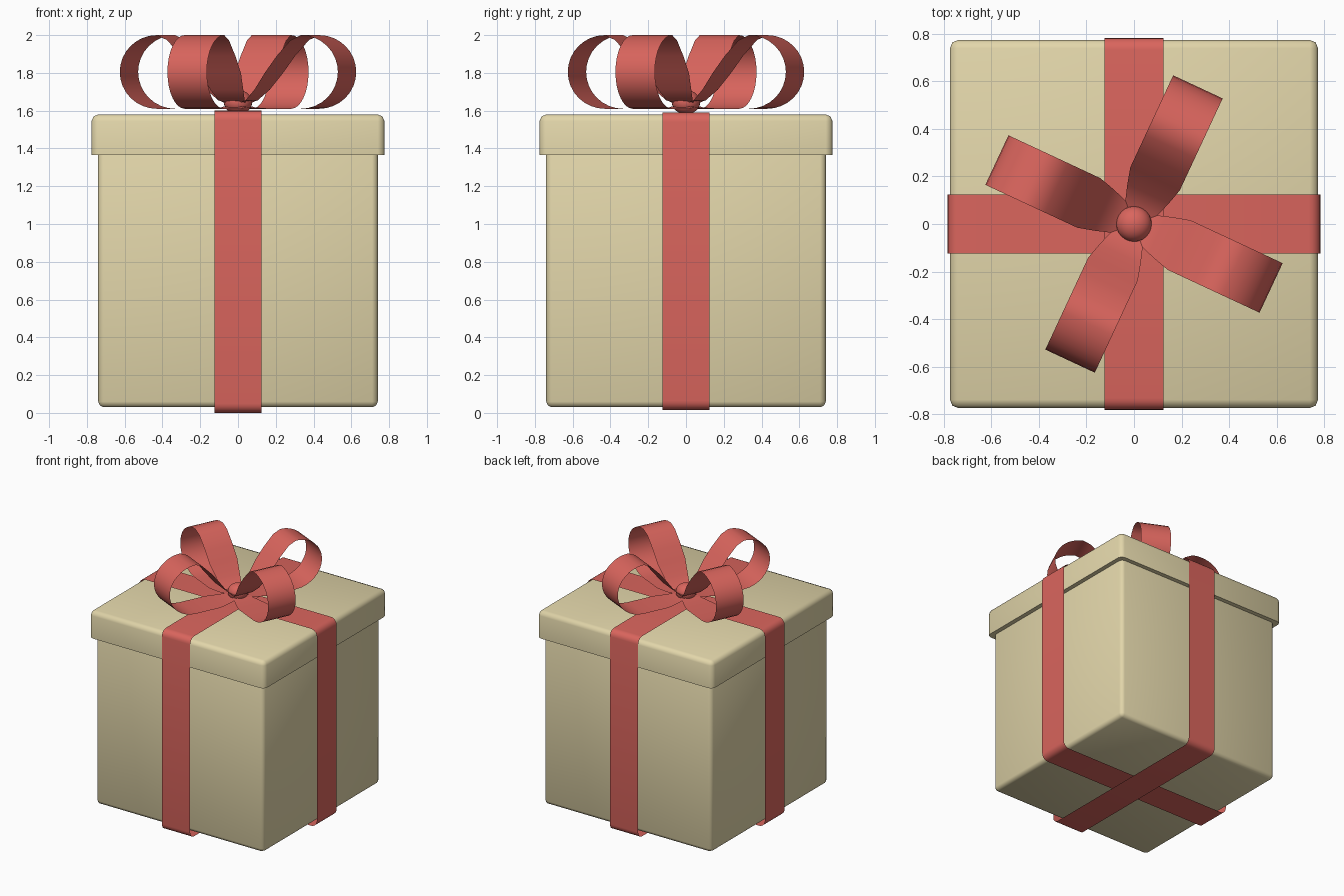
import bpy, bmesh
from math import sin, cos, pi, radians
from mathutils import Vector

if "Cube" in bpy.data.objects:
    bpy.data.objects.remove(bpy.data.objects["Cube"])


def material(name, rgb):
    m = bpy.data.materials.new(name)
    m.diffuse_color = (*rgb, 1)
    m.use_nodes = True
    m.node_tree.nodes["Principled BSDF"].inputs["Base Color"].default_value = m.diffuse_color
    return m


PAPER = material("cream_paper", (0.76, 0.67, 0.40))
RED = material("red_ribbon", (0.70, 0.13, 0.11))


def finish(name, bm, mat, smooth=True):
    bmesh.ops.recalc_face_normals(bm, faces=bm.faces)
    me = bpy.data.meshes.new(name)
    bm.to_mesh(me)
    bm.free()
    me.materials.append(mat)
    for p in me.polygons:
        p.use_smooth = smooth
    ob = bpy.data.objects.new(name, me)
    bpy.context.collection.objects.link(ob)
    return ob


def chamfered_box(name, half, z0, z1, bevel, keep_bottom_sharp):
    bm = bmesh.new()
    bmesh.ops.create_cube(bm, size=1)
    for v in bm.verts:
        v.co = (v.co.x * 2 * half, v.co.y * 2 * half, z0 if v.co.z < 0 else z1)
    edges = [e for e in bm.edges
             if not (keep_bottom_sharp and all(v.co.z < z0 + 1e-4 for v in e.verts))]
    bmesh.ops.bevel(bm, geom=edges, offset=bevel, segments=2, profile=0.5,
                    affect='EDGES')
    ob = finish(name, bm, PAPER)
    bpy.ops.object.select_all(action='DESELECT')
    ob.select_set(True)
    bpy.context.view_layer.objects.active = ob
    bpy.ops.object.shade_smooth_by_angle(angle=radians(50))


def strip(name, path, side, halves, closed=False):
    """Thin ribbon swept along a path, widened along the side vector."""
    bm = bmesh.new()
    rows = [(bm.verts.new(p - side * h), bm.verts.new(p + side * h))
            for p, h in zip(path, halves)]
    n = len(rows)
    for i in range(n if closed else n - 1):
        a, b = rows[i], rows[(i + 1) % n]
        bm.faces.new((a[0], a[1], b[1], b[0]))
    return finish(name, bm, RED)


# Box and lid
chamfered_box("box", 0.74, 0.03, 1.42, 0.03, False)
chamfered_box("lid", 0.775, 1.365, 1.58, 0.035, True)


# Wrapping ribbons: rounded rectangular bands round the whole box
def band(name, along, side, half, z0, z1, r=0.05, seg=5):
    path = []
    corners = ((half - r, z1 - r), (r - half, z1 - r),
               (r - half, z0 + r), (half - r, z0 + r))
    for k, (u, z) in enumerate(corners):
        for i in range(seg + 1):
            a = (k + i / seg) * pi / 2
            path.append(along * (u + r * cos(a)) + Vector((0, 0, z + r * sin(a))))
    strip(name, path, side, [0.125] * len(path), True)


X, Y = Vector((1, 0, 0)), Vector((0, 1, 0))
band("ribbon_front_to_back", Y, X, 0.783, 0.0, 1.60)
band("ribbon_side_to_side", X, Y, 0.785, 0.015, 1.59)

# Bow: four teardrop loops, pinched at the knot
profile = [(0.0, 1.63), (0.06, 1.618), (0.13, 1.612), (0.21, 1.61), (0.32, 1.61)]
profile += [(0.42 + 0.217 * cos(a), 1.805 + 0.195 * sin(a))
            for a in (radians(-90 + 180 * i / 16) for i in range(17))]
profile += [(0.36, 1.973), (0.28, 1.89), (0.21, 1.80), (0.14, 1.71),
            (0.08, 1.655), (0.0, 1.63)]
for k in range(4):
    ang = radians(-25 + 90 * k)
    d, s = Vector((cos(ang), sin(ang), 0)), Vector((-sin(ang), cos(ang), 0))
    path = [d * r + Vector((0, 0, z)) for r, z in profile]
    halves = [min(0.115, 0.05 + 0.33 * r) for r, z in profile]
    strip(f"bow_loop_{k + 1}", path, s, halves)

# Knot
bm = bmesh.new()
bmesh.ops.create_uvsphere(bm, u_segments=24, v_segments=14, radius=0.075)
for v in bm.verts:
    v.co.z = v.co.z * 0.85 + 1.645
finish("bow_knot", bm, RED)
